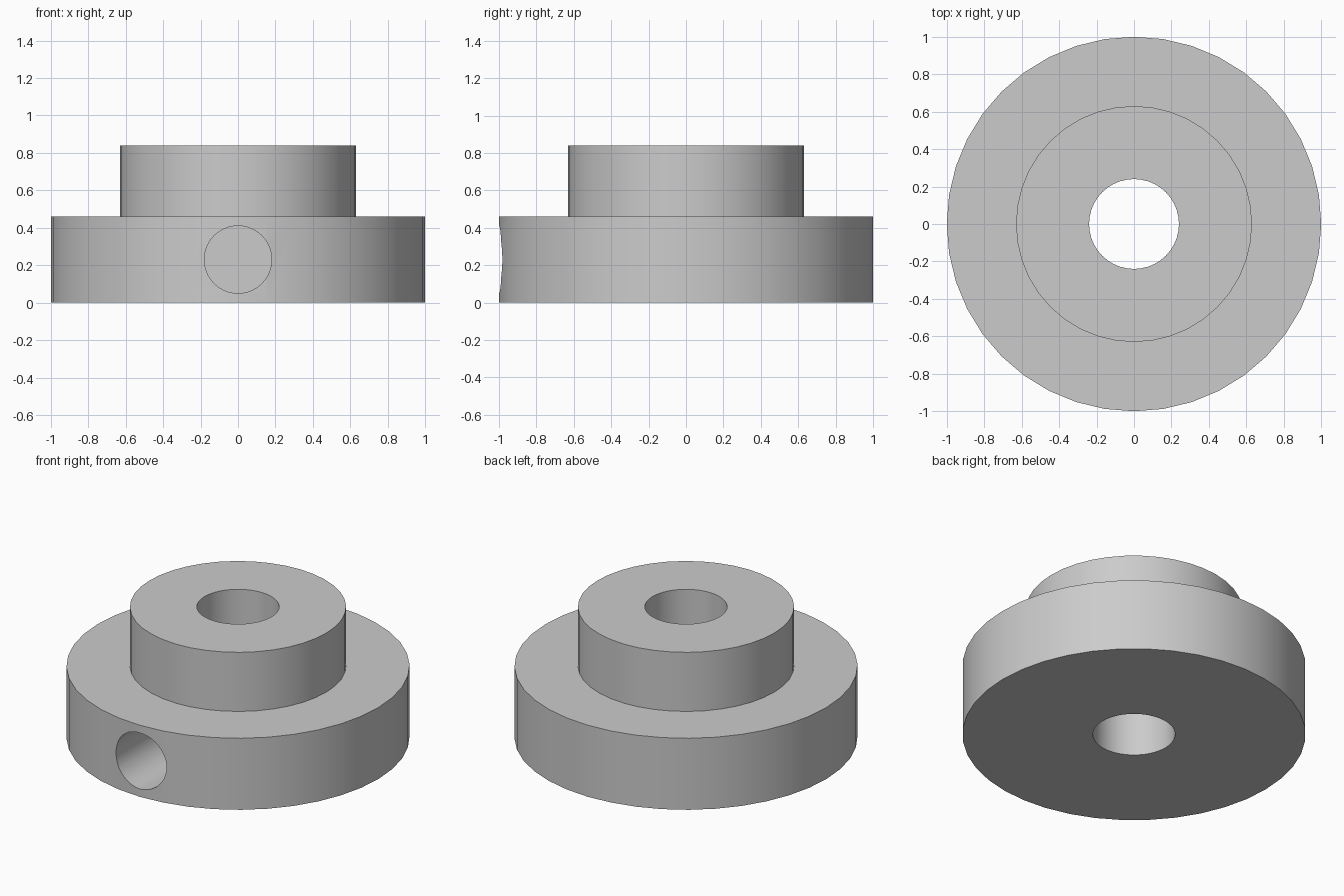
import bpy
import bmesh
import math
from mathutils import Matrix

cube = bpy.data.objects.get("Cube")
if cube:
    bpy.data.objects.remove(cube, do_unlink=True)

SEGMENTS = 40

steel = bpy.data.materials.new("plain grey")
steel.use_nodes = True
grey = (0.6, 0.6, 0.6, 1)
steel.diffuse_color = grey
steel.node_tree.nodes["Principled BSDF"].inputs["Base Color"].default_value = grey


def add_object(name, bm):
    bmesh.ops.recalc_face_normals(bm, faces=bm.faces)
    mesh = bpy.data.meshes.new(name)
    bm.to_mesh(mesh)
    bm.free()
    mesh.materials.append(steel)
    obj = bpy.data.objects.new(name, mesh)
    bpy.context.collection.objects.link(obj)
    return obj


# Flanged collar: closed section (radius, height) turned around z
section = [(0.24, 0), (1, 0), (1, 0.46), (0.63, 0.46), (0.63, 0.84), (0.24, 0.84)]
bm = bmesh.new()
verts = [bm.verts.new((r, 0, z)) for r, z in section]
edges = [bm.edges.new((v, verts[i - 1])) for i, v in enumerate(verts)]
bmesh.ops.spin(bm, geom=verts + edges, cent=(0, 0, 0), axis=(0, 0, 1),
               angle=math.tau, steps=SEGMENTS, use_duplicate=False)
bmesh.ops.remove_doubles(bm, verts=bm.verts, dist=0.0005)
collar = add_object("flanged_collar", bm)

# Blind screw hole in the front of the flange
bm = bmesh.new()
bmesh.ops.create_cone(bm, cap_ends=True, segments=SEGMENTS, radius1=0.18,
                      radius2=0.18, depth=1,
                      matrix=Matrix.Translation((0, -0.95, 0.23))
                      @ Matrix.Rotation(math.pi / 2, 4, "X"))
cutter = add_object("screw_hole_cutter", bm)
cutter.hide_render = True

cut = collar.modifiers.new("screw_hole", "BOOLEAN")
cut.operation = "DIFFERENCE"
cut.solver = "EXACT"
cut.object = cutter

# Apply the cut, then smooth the round walls and keep the rims sharp
bpy.ops.object.select_all(action="DESELECT")
collar.select_set(True)
bpy.context.view_layer.objects.active = collar
bpy.ops.object.modifier_apply(modifier=cut.name)
bpy.data.objects.remove(cutter, do_unlink=True)
bpy.ops.object.shade_smooth_by_angle(angle=math.radians(30))
